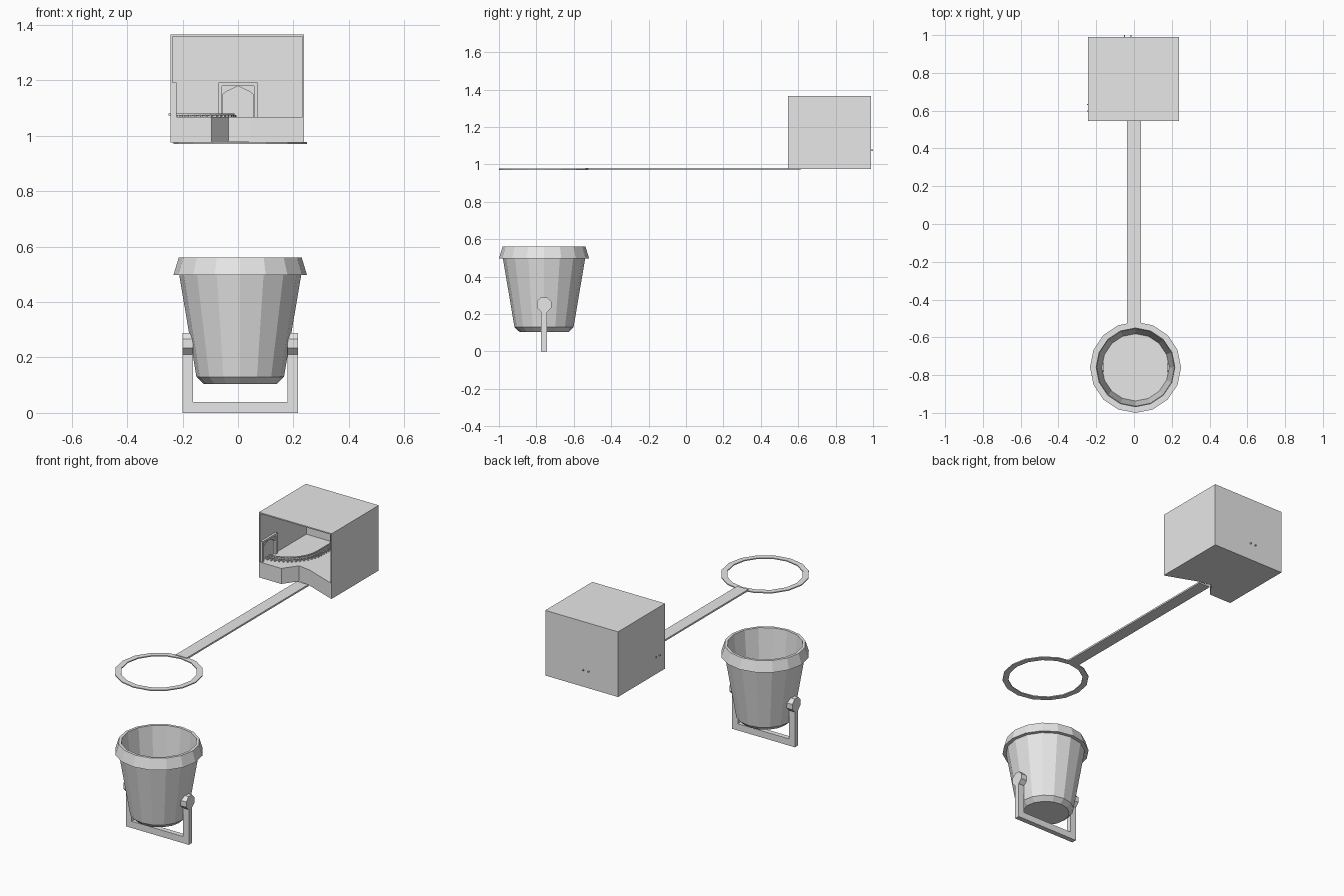
import bpy, bmesh, math
from mathutils import Vector

cube = bpy.data.objects.get("Cube")
if cube:
    bpy.data.objects.remove(cube, do_unlink=True)

grey = bpy.data.materials.new("plain_grey")
grey.use_nodes = True
grey.diffuse_color = (0.8, 0.8, 0.8, 1)
grey.node_tree.nodes["Principled BSDF"].inputs["Base Color"].default_value = (0.8, 0.8, 0.8, 1)

CX, CY = 0.008, -0.759      # bucket and hoop axis
SIDES = 16
LEFT, RIGHT, FRONT, BACK = -0.243, 0.239, 0.545, 0.99
BASE, FLOOR, ROOF, WALL = 0.975, 1.068, 1.365, 0.007


def finish(name, bm):
    bmesh.ops.recalc_face_normals(bm, faces=bm.faces)
    mesh = bpy.data.meshes.new(name)
    bm.to_mesh(mesh)
    bm.free()
    mesh.materials.append(grey)
    obj = bpy.data.objects.new(name, mesh)
    bpy.context.collection.objects.link(obj)
    return obj


def prism(name, outline, start, end, axis="z"):
    """Extrude a 2D outline along one axis."""
    place = {"x": lambda a, b, c: (c, a, b),
             "y": lambda a, b, c: (a, c, b),
             "z": lambda a, b, c: (a, b, c)}[axis]
    bm = bmesh.new()
    face = bm.faces.new([bm.verts.new(place(a, b, start)) for a, b in outline])
    new = bmesh.ops.extrude_face_region(bm, geom=[face])["geom"]
    shift = Vector(place(0, 0, end - start))
    bmesh.ops.translate(bm, vec=shift, verts=[v for v in new if isinstance(v, bmesh.types.BMVert)])
    return finish(name, bm)


def box(name, x0, x1, y0, y1, z0, z1):
    return prism(name, [(x0, y0), (x1, y0), (x1, y1), (x0, y1)], z0, z1)


def lathe(name, profile, closed=False, caps=()):
    """Turn a radius/height profile around the bucket axis."""
    bm = bmesh.new()
    rings = []
    for r, z in profile:
        angles = [2 * math.pi * i / SIDES for i in range(SIDES)]
        rings.append([bm.verts.new((CX + r * math.cos(a), CY + r * math.sin(a), z)) for a in angles])
    pairs = list(zip(rings, rings[1:]))
    if closed:
        pairs.append((rings[-1], rings[0]))
    for low, high in pairs:
        for i in range(SIDES):
            j = (i + 1) % SIDES
            bm.faces.new((low[i], low[j], high[j], high[i]))
    for c in caps:
        bm.faces.new(rings[c])
    return finish(name, bm)


# Bucket with flared rim and inner floor
lathe("bucket", [(0.132, 0.105), (0.158, 0.13), (0.22, 0.497), (0.241, 0.497), (0.222, 0.56),
                 (0.206, 0.56), (0.178, 0.28)], caps=(0, -1))

# Stand: base bar, posts and octagonal pivots
box("stand_base", CX - 0.208, CX + 0.208, CY - 0.015, CY + 0.015, 0, 0.04)
octagon = [(CY + 0.042 * math.cos(math.pi * (k + 0.5) / 4),
            0.25 + 0.042 * math.sin(math.pi * (k + 0.5) / 4)) for k in range(8)]
for side, s in (("right", -1), ("left", 1)):
    inner, outer = sorted((CX + s * 0.17, CX + s * 0.208))
    box(side + "_stand_post", inner, outer, CY - 0.015, CY + 0.015, 0.04, 0.25)
    prism(side + "_pivot", octagon, inner, outer, "x")

# Hoop and its arm
lathe("hoop", [(0.241, 0.971), (0.241, 0.977), (0.208, 0.977), (0.208, 0.971)], closed=True)
box("hoop_arm", -0.037, 0.037, CY + 0.222, 0.612, 0.971, 0.981)

# Open-fronted housing
box("back_wall", LEFT, RIGHT, BACK - WALL, BACK, BASE, ROOF)
box("right_wall", LEFT, LEFT + WALL, FRONT, BACK - WALL, BASE, ROOF - WALL)
box("left_wall", RIGHT - WALL, RIGHT, FRONT, BACK - WALL, BASE, ROOF - WALL)
box("roof", LEFT, RIGHT, FRONT, BACK - WALL, ROOF - WALL, ROOF)

# Thick floor with an angled notch in the front edge
prism("floor_block", [(LEFT + WALL, FRONT), (-0.095, FRONT), (-0.035, 0.629), (0.046, 0.615),
                      (RIGHT - WALL, FRONT), (RIGHT - WALL, BACK - WALL),
                      (LEFT + WALL, BACK - WALL)], BASE, FLOOR)

# Two tunnel portals on the inner walls
half_arch = [(0.056, FLOOR), (0.056, 1.148), (0.04, 1.16)]


def portal(name, centre, wall, direction, axis):
    rim = [(0.07, FLOOR), (0.07, 1.192), (-0.07, 1.192), (-0.07, FLOOR),
           (-0.057, FLOOR), (-0.057, 1.18), (0.057, 1.18), (0.057, FLOOR)]
    arch = half_arch + [(0, 1.179)] + [(-a, z) for a, z in reversed(half_arch)]
    arch += [(-0.062, FLOOR), (-0.062, 1.186), (0.062, 1.186), (0.062, FLOOR)]
    for part, shape, depth in (("_rim", rim, 0.014), ("_arch", arch, 0.008)):
        prism(name + part, [(centre + a, z) for a, z in shape], wall, wall + direction * depth, axis)


portal("side_portal", 0.62, LEFT + WALL, 1, "x")
portal("back_portal", 0, BACK - WALL, -1, "y")

# Curved track whose rail ends poke through the walls
TX, TY, TR = LEFT, 0.825, 0.21


def track_path(r):
    arc = [math.radians(-90 + 7.5 * k) for k in range(13)]
    return [(-0.25, TY - r)] + [(TX + r * math.cos(a), TY + r * math.sin(a)) for a in arc] + [(TX + r, 1.0)]


for name, r in (("inner_rail", TR - 0.017), ("outer_rail", TR + 0.017)):
    prism(name, track_path(r + 0.003) + track_path(r - 0.003)[::-1], 1.073, 1.08)


def sleeper(name, x, y, angle):
    along = Vector((math.cos(angle), math.sin(angle)))
    across = Vector((-along.y, along.x))
    corners = [Vector((x, y)) + along * a * 0.027 + across * b * 0.004
               for a, b in ((-1, -1), (1, -1), (1, 1), (-1, 1))]
    prism(name, [tuple(c) for c in corners], FLOOR, 1.074)


for k in range(1, 17):
    a = math.radians(-90 + 90 * k / 16)
    sleeper("curve_sleeper", TX + TR * math.cos(a), TY + TR * math.sin(a), a)
for k in range(1, 7):
    sleeper("straight_sleeper", TX + TR, TY + 0.022 * k, 0)
